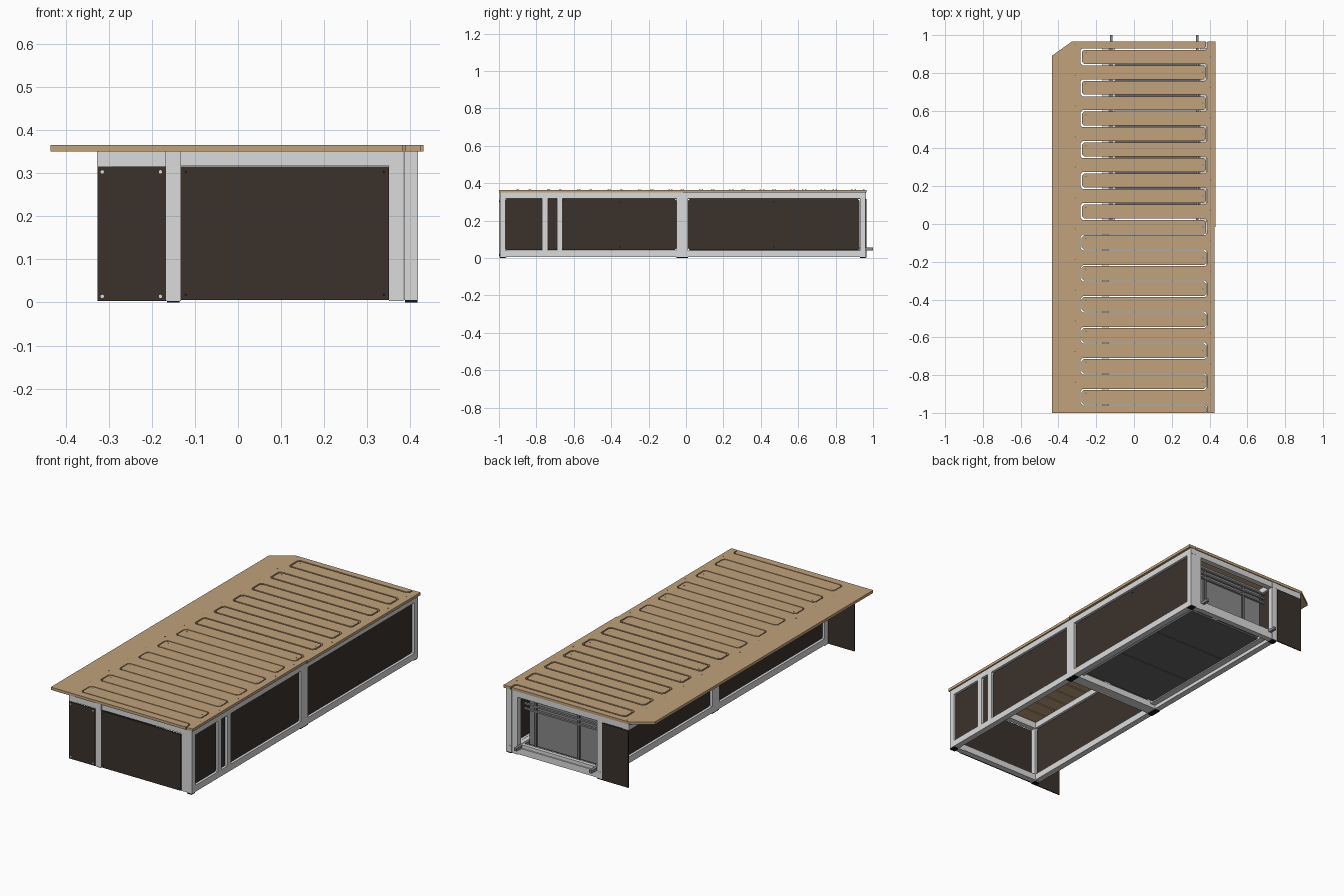
import bpy, bmesh, math

if "Cube" in bpy.data.objects:
    bpy.data.objects.remove(bpy.data.objects["Cube"])

def srgb(v):
    return v / 12.92 if v <= 0.04045 else ((v + 0.055) / 1.055) ** 2.4

def material(name, r, g, b):
    m = bpy.data.materials.new(name)
    m.diffuse_color = (srgb(r), srgb(g), srgb(b), 1)
    m.use_nodes = True
    m.node_tree.nodes["Principled BSDF"].inputs["Base Color"].default_value = m.diffuse_color
    return m

PLY = material("plywood tan", 0.755, 0.635, 0.485)
ALU = material("aluminium grey", 0.86, 0.86, 0.86)
BROWN = material("dark brown laminate", 0.23, 0.195, 0.17)
GREY = material("mid grey", 0.54, 0.54, 0.54)
CHAR = material("charcoal", 0.4, 0.4, 0.4)
BLACK = material("black rubber", 0.08, 0.08, 0.08)
STEEL = material("screw steel", 0.5, 0.48, 0.45)

def finish(bm, name, *mats):
    bmesh.ops.recalc_face_normals(bm, faces=bm.faces[:])
    me = bpy.data.meshes.new(name)
    bm.to_mesh(me)
    bm.free()
    for m in mats:
        me.materials.append(m)
    ob = bpy.data.objects.new(name, me)
    bpy.context.collection.objects.link(ob)
    return ob

def box(name, x0, x1, y0, y1, z0, z1, mat):
    bm = bmesh.new()
    bmesh.ops.create_cube(bm, size=1)
    for v in bm.verts:
        v.co = ((x0 + x1) / 2 + v.co.x * (x1 - x0), (y0 + y1) / 2 + v.co.y * (y1 - y0),
                (z0 + z1) / 2 + v.co.z * (z1 - z0))
    return finish(bm, name, mat)

def slab(name, pts, offset, *mats):
    """Extrude an outline of 3D points; the rim takes the last material."""
    bm = bmesh.new()
    lo = bm.faces.new([bm.verts.new(p) for p in pts])
    res = bmesh.ops.extrude_face_region(bm, geom=[lo], use_keep_orig=True)
    bmesh.ops.translate(bm, verts=[e for e in res["geom"] if isinstance(e, bmesh.types.BMVert)], vec=offset)
    axis = max(range(3), key=lambda i: abs(offset[i]))
    for f in bm.faces:
        f.normal_update()
        if abs(f.normal[axis]) < 0.5:
            f.material_index = len(mats) - 1
    return finish(bm, name, *mats)

# Bed top: two interlocking combs separated by one serpentine slot
XL, XR, STEP = -0.28, 0.385, 0.0819
YF, YB = -1.0, 0.965
ZT, ZB = 0.35, 0.365
C = 0.012  # clipped finger corners
ys = [0.926 - STEP * i for i in range(24)]

def comb_edge(side):
    pts = [(XR + side * 0.004, YB)]
    for i in range(0, 24, 2):
        h = side * (0.004 if i < 12 else 0.0025)
        a, b = ys[i] - h, ys[i + 1] + h
        r, l = XR + h, XL + h
        pts += [(r, a + C), (r - C, a), (l + C, a), (l, a - C), (l, b + C), (l + C, b), (r - C, b), (r, b - C)]
    return pts + [(XR + side * 0.0025, YF)]

left = comb_edge(-1) + [(-0.435, YF), (-0.435, 0.89), (-0.33, YB)]
right = comb_edge(1) + [(0.425, YF), (0.425, -0.015), (0.431, -0.015), (0.431, YB)]
slab("bed_top_left_comb", [(x, y, ZT) for x, y in left], (0, 0, ZB - ZT), PLY)
slab("bed_top_right_comb", [(x, y, ZT) for x, y in right], (0, 0, ZB - ZT), PLY)

# Screws, all discs in one mesh per group
def screws(name, spots, axis, mat, r=0.004):
    bm = bmesh.new()
    for p in spots:
        g = bmesh.ops.create_cone(bm, cap_ends=True, segments=10, radius1=r, radius2=r, depth=0.001)
        for v in g["verts"]:
            x, y, z = v.co
            if axis == "y":
                x, y, z = x, z, y
            elif axis == "x":
                x, y, z = z, y, x
            v.co = (p[0] + x, p[1] + y, p[2] + z)
    finish(bm, name, mat)

top = [(-0.31, 0.95 - 0.1625 * i, ZB) for i in range(12)]
top += [(0.405, 0.885 - 0.1625 * i, ZB) for i in range(12)]
top += [(-0.255, ys[i] - 0.02, ZB) for i in range(0, 24, 2)]
top += [(0.365, ys[i] - 0.04, ZB) for i in range(1, 23, 2)]
screws("bed_top_screws", top, "z", STEEL)

# Long side frames: right wall and recessed left wall
for side, x0, x1 in (("right", 0.385, 0.418), ("left", -0.167, -0.134)):
    box(side + "_top_rail", x0, x1, -0.995, 0.962, 0.318, ZT, ALU)
    box(side + "_bottom_rail", x0, x1, -0.995, 0.962, 0.006, 0.041, ALU)
    posts = [-0.995, -0.05, -0.02, 0.93]
    if side == "right":
        posts += [-0.77, -0.69]
    for i, y in enumerate(posts):
        box(f"{side}_post_{i}", x0, x1, y, y + 0.031, 0.041, 0.318, ALU)
    # Panels with clipped corners and bare wood edges
    bays = [(-0.967, -0.768), (-0.741, -0.688), (-0.66, -0.052), (0.012, 0.928)]
    if side == "left":
        bays = [(-0.962, -0.052), (0.012, 0.928)]
    xm = (x0 + x1) / 2
    for i, (a, b) in enumerate(bays):
        c, lo, hi = 0.01, 0.042, 0.317
        out = [(a + c, lo), (b - c, lo), (b, lo + c), (b, hi - c), (b - c, hi), (a + c, hi), (a, hi - c), (a, lo + c)]
        slab(f"{side}_panel_{i}", [(xm - 0.004, y, z) for y, z in out], (0.008, 0, 0), BROWN, PLY)
    # Feet
    for i, (a, b) in enumerate(((-0.995, -0.965), (-0.05, 0.01), (0.93, 0.96))):
        box(f"{side}_foot_{i}", x0 + 0.002, x1 - 0.002, a, b, 0, 0.006, BLACK)
screws("right_panel_screws", [(0.406, y, z) for y in (-0.355, 0.47) for z in (0.06, 0.3)], "x", BLACK)

# Cross rails at both ends and in the middle
for name, y in (("front", -0.99), ("middle_front", -0.05), ("middle_back", -0.02), ("back", 0.93)):
    box(name + "_top_cross_rail", -0.133, 0.384, y, y + 0.03, 0.317, ZT, ALU)
    box(name + "_bottom_cross_rail", -0.133, 0.384, y, y + 0.03, 0.006, 0.041, ALU)
for name, y in (("front", -0.99), ("back", 0.93)):
    box(name + "_inner_post", 0.35, 0.384, y, y + 0.03, 0.003, 0.318, ALU)
box("front_left_post", -0.168, -0.132, -0.996, -0.96, 0.003, ZT, ALU)

# Pull-out side: long rail, end rails and fins
box("pull_out_rail", -0.327, -0.293, -0.995, 0.962, 0.316, ZT, ALU)
for name, y, yp in (("front", -0.992, -0.998), ("back", 0.93, 0.96)):
    box(name + "_pull_out_end_rail", -0.293, -0.167, y, y + 0.03, 0.316, ZT, ALU)
    x0, x1 = -0.326, -0.167
    fin = [(x0, yp, 0.003), (x1, yp, 0.003), (x1, yp, 0.315), (x0, yp, 0.315)]
    slab(name + "_fin_panel", fin, (0, 0.006, 0), BROWN)
screws("fin_screws", [(x, -0.998, z) for x in (-0.315, -0.18) for z in (0.014, 0.303)], "y", ALU)

# Front panel
box("front_panel", -0.133, 0.35, -0.998, -0.99, 0.006, 0.315, BROWN)
screws("front_panel_screws", [(x, -0.998, z) for x in (-0.121, 0.338) for z in (0.018, 0.303)], "y", BLACK, 0.003)

# Drawer in the back bay: slides, frame, floor plates, back panel and bars
for i, x in enumerate((-0.128, 0.327)):
    box(f"drawer_slide_{i}", x, x + 0.015, 0.02, 1.0, 0.041, 0.057, GREY)
for i, x in enumerate((-0.133, 0.352)):
    box(f"drawer_frame_rail_{i}", x, x + 0.032, 0.012, 0.93, 0.024, 0.041, ALU)
for i in range(3):
    y = 0.03 + i * 0.285
    box(f"drawer_floor_plate_{i}", -0.101, 0.352, y, y + 0.281, 0.03, 0.04, CHAR)
box("drawer_back_panel", -0.1, 0.32, 0.893, 0.9, 0.045, 0.316, GREY)
for i, z in enumerate((0.235, 0.262, 0.289)):
    box(f"drawer_bar_{i}", -0.125, 0.345, 0.9, 0.912, z, z + 0.009, GREY)
for i, x in enumerate((0.01, 0.27)):
    box(f"drawer_upright_{i}", x, x + 0.014, 0.9, 0.91, 0.045, 0.3, CHAR)
box("drawer_pull_rail", -0.113, 0.327, 0.935, 0.955, 0.042, 0.06, ALU)
